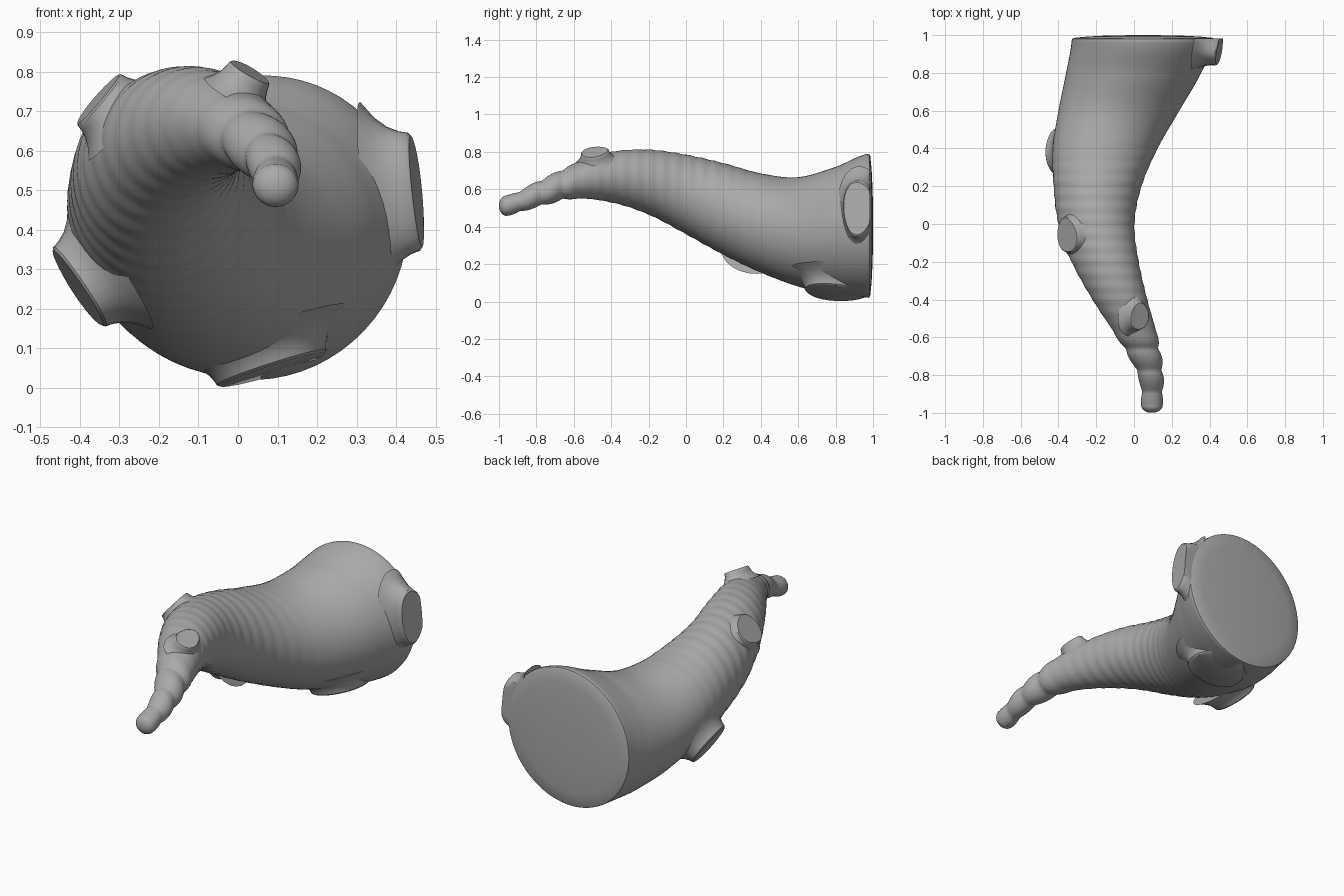
import bpy, bmesh, math
from mathutils import Vector

cube = bpy.data.objects.get("Cube")
if cube:
    bpy.data.objects.remove(cube)

grey = bpy.data.materials.new("horn grey")
grey.use_nodes = True
grey.diffuse_color = (0.4, 0.4, 0.4, 1)
grey.node_tree.nodes["Principled BSDF"].inputs["Base Color"].default_value = (0.4, 0.4, 0.4, 1)


def loft(name, rings, angle):
    """Skin a list of equal rings and close both ends."""
    bm = bmesh.new()
    rows = [[bm.verts.new(p) for p in ring] for ring in rings]
    n = len(rows[0])
    for r, s in zip(rows, rows[1:]):
        for i in range(n):
            j = (i + 1) % n
            bm.faces.new((r[i], r[j], s[j], s[i]))
    bm.faces.new(rows[0])
    bm.faces.new(rows[-1])
    bmesh.ops.recalc_face_normals(bm, faces=bm.faces[:])
    mesh = bpy.data.meshes.new(name)
    bm.to_mesh(mesh)
    bm.free()
    mesh.materials.append(grey)
    obj = bpy.data.objects.new(name, mesh)
    bpy.context.collection.objects.link(obj)
    bpy.ops.object.select_all(action='DESELECT')
    obj.select_set(True)
    bpy.context.view_layer.objects.active = obj
    bpy.ops.object.shade_smooth_by_angle(angle=math.radians(angle))
    return obj


# Horn sections: y, left x, right x, bottom z, top z
sections = [Vector(s) for s in (
    (-0.96, 0.04, 0.15, 0.46, 0.565),
    (-0.80, 0.02, 0.155, 0.505, 0.64),
    (-0.60, -0.09, 0.125, 0.55, 0.735),
    (-0.40, -0.22, 0.07, 0.53, 0.80),
    (-0.20, -0.33, 0.025, 0.465, 0.812),
    (0.00, -0.40, 0.002, 0.36, 0.785),
    (0.20, -0.425, 0.04, 0.25, 0.74),
    (0.40, -0.43, 0.125, 0.155, 0.685),
    (0.60, -0.40, 0.24, 0.08, 0.665),
    (0.80, -0.36, 0.355, 0.035, 0.72),
    (0.97, -0.33, 0.43, 0.02, 0.79))]


def section_at(y):
    """Catmull-Rom blend of the sections at depth y."""
    last = len(sections) - 1
    k = max(i for i in range(last) if i == 0 or sections[i][0] <= y)
    p0, p1, p2, p3 = (sections[min(max(k + d, 0), last)] for d in (-1, 0, 1, 2))
    t = (y - p1[0]) / (p2[0] - p1[0])
    t = min(max(t, 0), 1)
    return 0.5 * (2 * p1 + (p2 - p0) * t + (2 * p0 - 5 * p1 + 4 * p2 - p3) * t * t
                  + (3 * p1 - p0 - 3 * p2 + p3) * t ** 3)


def centre(y):
    s = section_at(y)
    return (s[1] + s[2]) / 2, (s[3] + s[4]) / 2


def horn_ring(y, scale=1, at=None, n=64):
    """Slice of the leaning tube: an ellipse skewed along the lean."""
    s = section_at(y)
    cx, cz = centre(y)
    (x0, z0), (x1, z1) = centre(max(y - 0.1, -0.96)), centre(min(y + 0.1, 0.97))
    span = min(y + 0.1, 0.97) - max(y - 0.1, -0.96)
    mx, mz = (x1 - x0) / span, (z1 - z0) / span
    skew = math.asin(mx * mz / math.sqrt((1 + mx * mx) * (1 + mz * mz)))
    a, b = (s[2] - s[1]) / 2 * scale, (s[4] - s[3]) / 2 * scale
    angles = [2 * math.pi * i / n for i in range(n)]
    return [(cx + a * math.cos(t), y if at is None else at,
             cz + b * math.sin(t + skew)) for t in angles]


def ripple(y):
    """Deep knobs near the tip, shallow growth rings further back."""
    if y < -0.55:
        fade = min(1, (-0.55 - y) / 0.1)
        return 1 + fade * (0.16 * abs(math.sin(math.pi * (y + 0.96) / 0.115 + 1.2)) - 0.11)
    fade = max(0, min(1, (0.5 - y) / 0.4, (y + 0.55) / 0.1))
    return 1 + 0.008 * fade * math.sin(2 * math.pi * y / 0.07)


# Horn: rounded tip, rippled body, softly domed base
rings = []
for i in range(1, 8):
    a = math.pi / 2 * i / 8
    rings.append(horn_ring(-0.96, math.sin(a) * ripple(-0.96), -0.96 - 0.04 * math.cos(a)))
steps = 190
rings += [horn_ring(y, ripple(y)) for y in
          (-0.96 + 1.93 * i / steps for i in range(steps + 1))]
rings += [horn_ring(0.97, r, y) for r, y in
          ((0.995, 0.98), (0.97, 0.985), (0.8, 0.992), (0.5, 0.998), (0.1, 1.0))]
loft("horn", rings, 40)


def stub(name, pos, normal, width, length, depth):
    """Flared stump ending in a flat cut; width across, length along the horn."""
    pos, out = Vector(pos), Vector(normal).normalized()
    along = Vector((0, 1, 0))
    along = (along - out * along.dot(out)).normalized()
    side = out.cross(along)
    shape = []
    for d, flare in ((0, 0.94), (0.06, 1), (0.25, 1.04), (0.5, 1.14), (0.75, 1.32), (1, 1.6)):
        ring = []
        for i in range(28):
            t = 2 * math.pi * i / 28
            r = flare * (1 + 0.04 * math.sin(3 * t + 1))
            p = pos - out * depth * d + along * length * r * math.cos(t) \
                + side * width * r * math.sin(t)
            p.y = min(p.y, 0.983)
            ring.append(p)
        shape.append(ring)
    loft(name, shape, 35)


stub("left_base_stub", (0.452, 0.92, 0.5), (0.98, -0.16, 0.1), 0.15, 0.085, 0.12)
stub("bottom_stub", (0.09, 0.8, 0.045), (0.3, -0.08, -0.95), 0.145, 0.17, 0.1)
stub("right_lower_stub", (-0.405, 0.37, 0.25), (-0.83, -0.12, -0.55), 0.12, 0.13, 0.1)
stub("right_upper_stub", (-0.355, -0.06, 0.73), (-0.76, -0.1, 0.65), 0.085, 0.095, 0.08)
stub("top_stub", (0.03, -0.49, 0.8), (0.5, -0.15, 0.86), 0.058, 0.075, 0.07)
